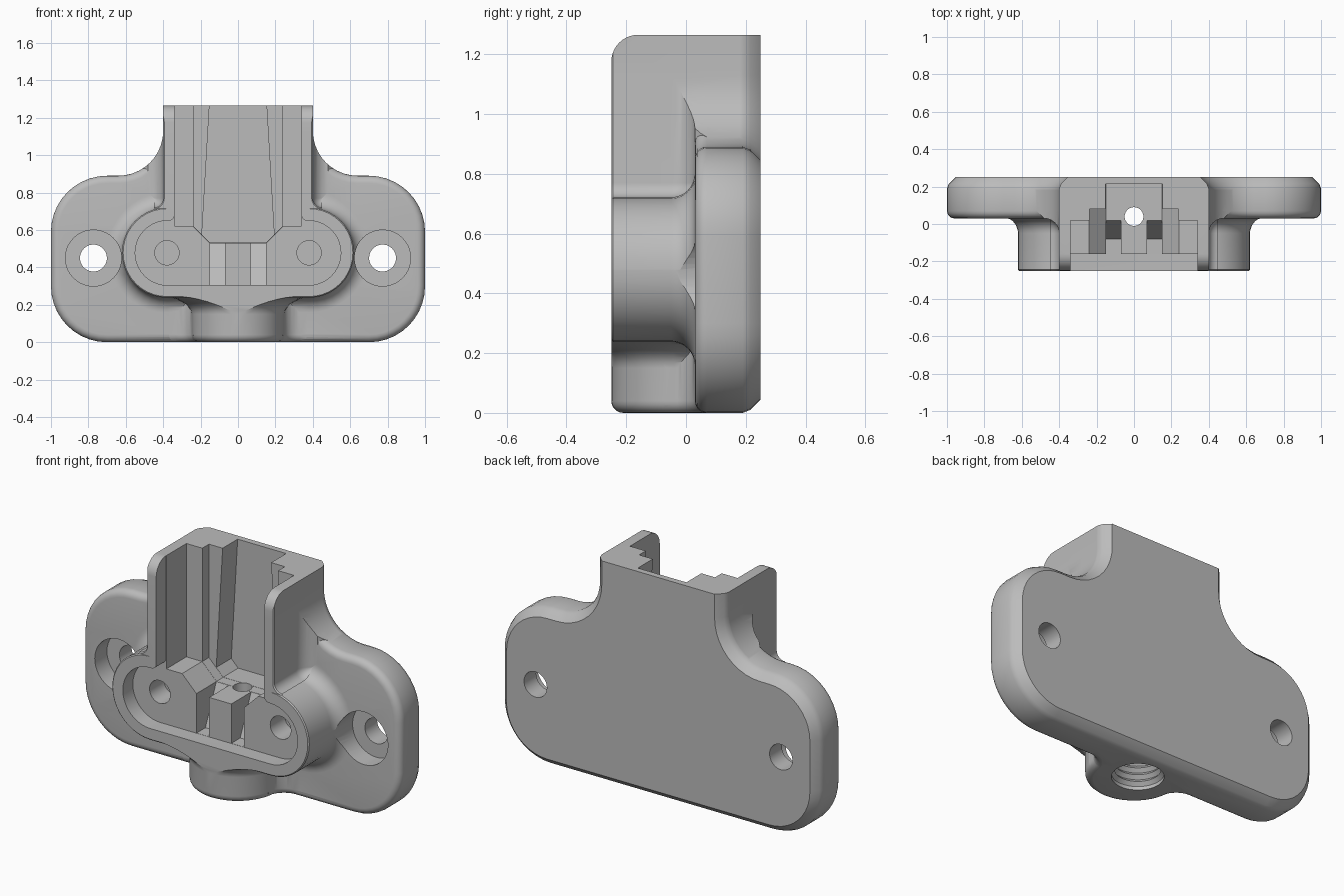
import bpy, bmesh, math
from mathutils import Vector, Matrix

cube = bpy.data.objects.get("Cube")
if cube:
    bpy.data.objects.remove(cube, do_unlink=True)

grey = bpy.data.materials.new("plain grey")
grey.use_nodes = True
grey.diffuse_color = (0.5, 0.5, 0.5, 1)
grey.node_tree.nodes["Principled BSDF"].inputs["Base Color"].default_value = (0.5, 0.5, 0.5, 1)

SEG = 10


def both(half):
    """Complete a right-hand half outline (bottom to top) with its mirror image."""
    return half + [(-u, v, r) for u, v, r in reversed(half)]


def ring(u, v, r):
    return [(u + r, v - r, r), (u + r, v + r, r), (u - r, v + r, r), (u - r, v - r, r)]


def outline(corners, d):
    """Offset a counter-clockwise polygon by d and round its corners."""
    pts, n = [Vector(c[:2]) for c in corners], len(corners)
    result = []
    for i, p in enumerate(pts):
        e1 = (p - pts[i - 1]).normalized()
        e2 = (pts[(i + 1) % n] - p).normalized()
        n1, n2 = Vector((e1.y, -e1.x)), Vector((e2.y, -e2.x))
        p = p + (n1 + n2) * d / (1 + n1.dot(n2))
        r = corners[i][2]
        if r == 0:
            result.append(p)
            continue
        turn = math.atan2(e1.x * e2.y - e1.y * e2.x, e1.dot(e2))
        s = 1 if turn > 0 else -1
        r = max(0, r + s * d)
        start = p - e1 * r * math.tan(abs(turn) / 2)
        centre = start - n1 * s * r
        for k in range(SEG + 1):
            result.append(centre + Matrix.Rotation(turn * k / SEG, 2) @ (start - centre))
    return result


def loft(name, corners, levels, axis="y"):
    """Stack offset copies of an outline along an axis; levels are (position, offset)."""
    place = {"x": lambda a, p: (a, p.x, p.y),
             "y": lambda a, p: (p.x, a, p.y),
             "z": lambda a, p: (p.x, p.y, a)}[axis]
    bm = bmesh.new()
    rows = [[bm.verts.new(place(a, p)) for p in outline(corners, d)] for a, d in levels]
    n = len(rows[0])
    for low, high in zip(rows, rows[1:]):
        for i in range(n):
            j = (i + 1) % n
            bm.faces.new((low[i], low[j], high[j], high[i]))
    bm.faces.new(rows[0])
    bm.faces.new(rows[-1])
    bmesh.ops.remove_doubles(bm, verts=bm.verts, dist=1e-5)
    bmesh.ops.recalc_face_normals(bm, faces=bm.faces)
    mesh = bpy.data.meshes.new(name)
    bm.to_mesh(mesh)
    bm.free()
    mesh.materials.append(grey)
    obj = bpy.data.objects.new(name, mesh)
    bpy.context.collection.objects.link(obj)
    return obj


def combine(target, tool, operation):
    mod = target.modifiers.new(operation, "BOOLEAN")
    mod.operation, mod.object, mod.solver = operation, tool, "EXACT"
    graph = bpy.context.evaluated_depsgraph_get()
    mesh = bpy.data.meshes.new_from_object(target.evaluated_get(graph))
    target.modifiers.clear()
    target.data = mesh
    bpy.data.objects.remove(tool, do_unlink=True)


def curve(count):
    """Quarter-circle fillet samples as (along, outward) fractions."""
    for k in range(count + 1):
        a = math.pi / 2 * k / count
        yield math.sin(a), 1 - math.cos(a)


# Back plate with two ears, chamfered behind and rounded in front
plate_half = both([(1, 0, 0.3), (1, 0.89, 0.3), (0.4, 0.89, 0.24), (0.4, 1.5, 0)])
edge = [(0.07 - 0.04 * s, -0.04 * c) for s, c in curve(5)]
back = [(0.19, 0), (0.215, -0.01), (0.25, -0.045)]
plate = loft("mounting_bracket", plate_half, edge[::-1] + back)

# Raised socket body and tower, flaring into the plate
body = loft("socket_body",
            both([(0.62, 0.238, 0.24), (0.62, 0.72, 0.24), (0.4, 0.72, 0.05), (0.4, 1.5, 0)]),
            [(-0.25, -0.006), (-0.244, 0)]
            + [(-0.05 + 0.08 * s, 0.08 * c) for s, c in curve(8)] + [(0.07, 0.12), (0.18, 0.12)])

# Round boss underneath, flaring into the body and blending sideways into the plate
foot = [(0.04 - 0.04 * s, -0.04 * c) for s, c in curve(5)][::-1]
boss = loft("bottom_boss", both([(0.25, -0.25, 0.25), (0.25, 0.05, 0)]),
            foot + [(0.15 + 0.095 * s, 0.17 * c) for s, c in curve(8)], "z")
web = loft("boss_fillet",
           both([(0.24, -0.07, 0), (0.25, 0.03, 0.09), (0.37, 0.03, 0), (0.37, 0.15, 0)]),
           foot + [(0.25, 0)], "z")
combine(body, boss, "UNION")
combine(body, web, "UNION")
combine(body, loft("clip", plate_half, [(-0.25, 0)] + back), "INTERSECT")
combine(plate, body, "UNION")

# Flat top with a rounded front corner
envelope = loft("envelope", [(-0.25, -0.1, 0), (0.3, -0.1, 0), (0.3, 1.265, 0), (-0.25, 1.265, 0.09)],
                [(-1.2, 0), (1.2, 0)], "x")
combine(plate, envelope, "INTERSECT")

cutters = []
# Front recess and the stepped cable channel
cutters.append(loft("recess", both([(0.55, 0.305, 0.172), (0.55, 0.65, 0.172),
                                    (0.34, 0.65, 0.03), (0.34, 1.4, 0)]),
                    [(-0.3, 0), (-0.16, 0)]))
sill = [(0.15, 0.53, 0), (0.24, 0.62, 0)]
cutters.append(loft("wide_step", both(sill + [(0.339, 0.62, 0), (0.339, 1.41, 0)]),
                    [(-0.2, 0), (0.02, 0)]))
cutters.append(loft("middle_step", both(sill + [(0.24, 1.42, 0)]), [(-0.19, -0.001), (0.08, -0.001)]))
cutters.append(loft("deep_channel", both([sill[0], (0.195, 0.575, 0), (0.145, 1.43, 0)]),
                    [(-0.18, -0.002), (0.215, -0.002)]))

for side in (-1, 1):
    # Sloped slots either side of the centre block
    cutters.append(loft("slot", [(-0.21, 0.306, 0), (-0.08, 0.306, 0), (0.02, 0.535, 0),
                                 (0.02, 0.6, 0), (-0.21, 0.6, 0)],
                        [(side * 0.07, 0), (side * 0.149, 0)], "x"))
    # Blind screw holes in the recess
    cutters.append(loft("screw_hole", ring(side * 0.38, 0.478, 0.065), [(-0.2, 0), (-0.03, 0)]))
    # Counterbored holes through the ears
    cutters.append(loft("ear_hole", ring(side * 0.773, 0.45, 0.15),
                        [(-0.3, 0), (0.14, 0), (0.14, -0.078), (0.3, -0.078)]))

# Cable hole and ridged bore up from below
cutters.append(loft("cable_hole", ring(0, 0.04, 0.05), [(0.2, 0), (0.7, 0)], "z"))
ridges = [(0.02 + 0.02 * k, -0.018 * (k % 2)) for k in range(11)]
cutters.append(loft("ridged_bore", ring(0, 0.03, 0.135), [(-0.1, 0)] + ridges, "z"))

for cutter in cutters:
    combine(plate, cutter, "DIFFERENCE")

bpy.ops.object.select_all(action="DESELECT")
plate.select_set(True)
bpy.context.view_layer.objects.active = plate
bpy.ops.object.shade_smooth_by_angle(angle=math.radians(30))
